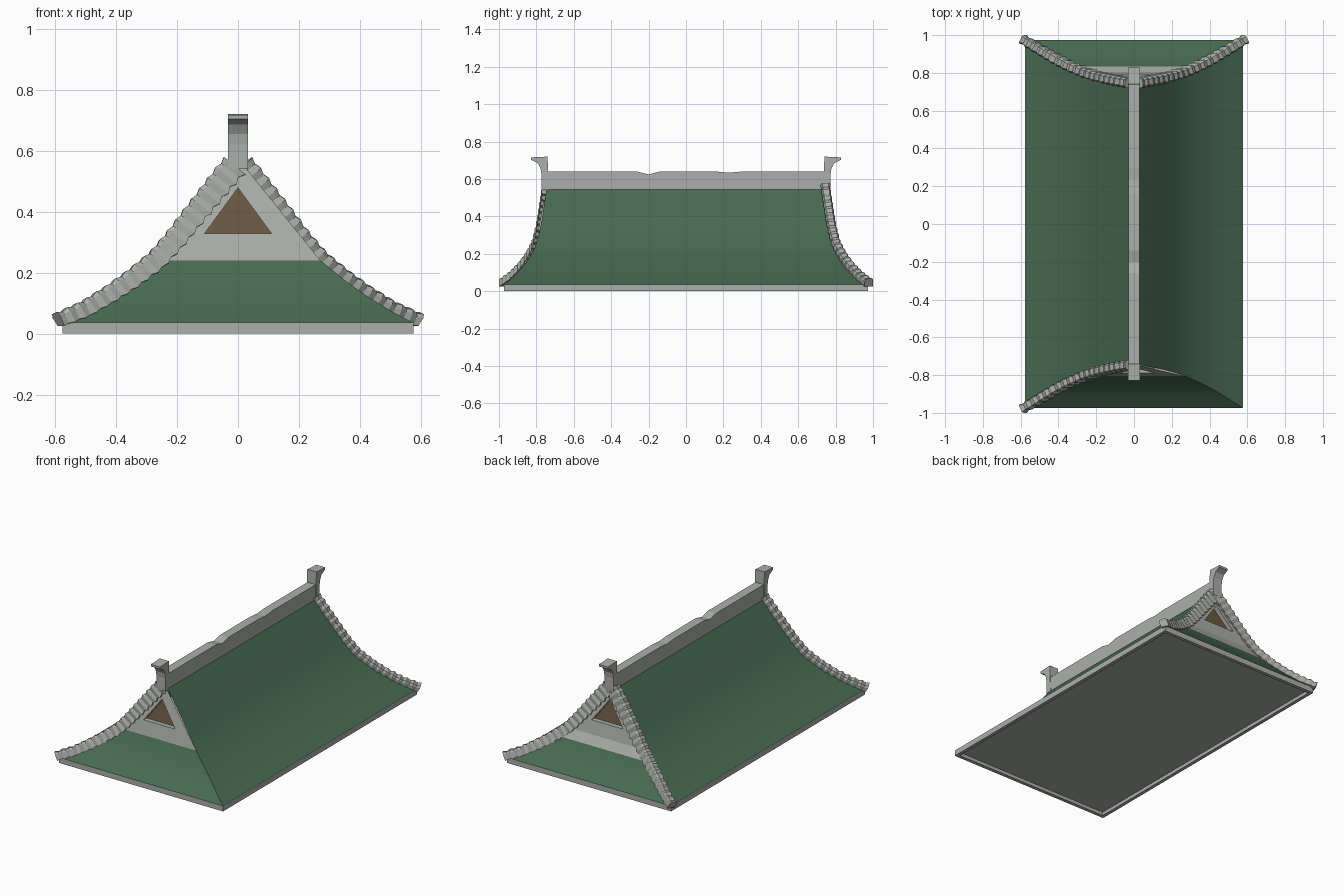
import bpy, bmesh, math
from mathutils import Vector

if "Cube" in bpy.data.objects:
    bpy.data.objects.remove(bpy.data.objects["Cube"])


def mat(name, c):
    m = bpy.data.materials.new(name)
    m.diffuse_color = (*c, 1)
    m.use_nodes = True
    m.node_tree.nodes["Principled BSDF"].inputs["Base Color"].default_value = m.diffuse_color
    return m


GREEN = mat("roof green", (0.063, 0.143, 0.082))
STONE = mat("stone grey", (0.41, 0.43, 0.40))
BROWN = mat("wood brown", (0.145, 0.100, 0.055))


def make(name, verts, faces, mats, idx=None, fix=True, smooth=False):
    me = bpy.data.meshes.new(name)
    me.from_pydata([tuple(v) for v in verts], [], faces)
    for m in mats:
        me.materials.append(m)
    if idx:
        for p, i in zip(me.polygons, idx):
            p.material_index = i
    if fix:
        bm = bmesh.new()
        bm.from_mesh(me)
        bmesh.ops.recalc_face_normals(bm, faces=bm.faces)
        bm.to_mesh(me)
        bm.free()
    for p in me.polygons:
        p.use_smooth = smooth
    ob = bpy.data.objects.new(name, me)
    bpy.context.collection.objects.link(ob)
    return ob


def box(name, lo, hi, m):
    v = [(x, y, z) for x in (lo[0], hi[0]) for y in (lo[1], hi[1]) for z in (lo[2], hi[2])]
    f = [(0, 1, 3, 2), (4, 6, 7, 5), (0, 4, 5, 1), (2, 3, 7, 6), (0, 2, 6, 4), (1, 5, 7, 3)]
    return make(name, v, f, [m])


def prism(name, prof, x0, x1, m):
    """Extrude a (y, z) outline along x."""
    n = len(prof)
    v = [(x, y, z) for x in (x0, x1) for y, z in prof]
    f = [tuple(range(n)), tuple(range(n, 2 * n))]
    f += [(i, (i + 1) % n, n + (i + 1) % n, n + i) for i in range(n)]
    return make(name, v, f, [m])


# Hip curve in one quadrant, from ridge to eave corner (x, y, z)
HIP = [Vector(p) for p in [(0.02, 0.746, 0.556), (0.05, 0.75, 0.52), (0.15, 0.77, 0.39), (0.21, 0.785, 0.31),
                           (0.27, 0.805, 0.24), (0.35, 0.84, 0.175), (0.42, 0.877, 0.125),
                           (0.50, 0.925, 0.075), (0.575, 0.973, 0.035)]]
N = len(HIP)

# Main green slopes
for s, nm in ((1, "right"), (-1, "left")):
    v = [(s * p.x, e * p.y, p.z) for p in HIP for e in (-1, 1)]
    f = [(2 * i, 2 * i + 1, 2 * i + 3, 2 * i + 2)[::-s] for i in range(N - 1)]
    make("main_slope_" + nm, v, f, [GREEN], fix=False, smooth=True)

# End skirts below the gables, and the gables with a recessed wooden panel
for e, nm in ((-1, "front"), (1, "back")):
    low = HIP[4:]
    v = [(s * p.x, e * p.y, p.z) for p in low for s in (-1, 1)]
    f = [(2 * i, 2 * i + 1, 2 * i + 3, 2 * i + 2)[::-e] for i in range(len(low) - 1)]
    make("end_skirt_" + nm, v, f, [GREEN], fix=False, smooth=True)

    def gy(z, d=0):
        return e * (0.805 - 0.055 * (z - 0.24) / 0.3 - d)
    outer = [(-0.27, 0.24), (0.27, 0.24), (0, 0.575)]
    inner = [(-0.11, 0.328), (0.11, 0.328), (0, 0.478)]
    v = [(x, gy(z), z) for x, z in outer] + [(x, gy(z), z) for x, z in inner]
    v += [(x, gy(z, 0.03), z) for x, z in inner]
    f, idx = [], []
    for i in range(3):
        j = (i + 1) % 3
        f += [(i, j, 3 + j, 3 + i), (3 + i, 3 + j, 6 + j, 6 + i)]
        idx += [0, 0]
    f.append((6, 7, 8))
    idx.append(1)
    if e > 0:
        f = [q[::-1] for q in f]
    make("gable_" + nm, v, f, [STONE, BROWN], idx, fix=False)

# Thin stone strip under the back gable, its underside turned outward
make("back_gable_strip", [(-0.25, 0.80, 0.252), (0.25, 0.80, 0.252), (0.3, 0.835, 0.19), (-0.3, 0.835, 0.19)],
     [(0, 1, 2, 3)], [STONE], fix=False)

# Ridge beam with small worn notches along its top
top = [(-0.75, 0.64), (-0.26, 0.64), (-0.2, 0.625), (-0.14, 0.64), (0.16, 0.64), (0.23, 0.634), (0.3, 0.64), (0.75, 0.64)]
prism("ridge_beam", [(-0.75, 0.54)] + top + [(0.75, 0.54)], -0.029, 0.029, STONE)

# Curled ridge ends
horn = [(0.735, 0.54), (0.772, 0.54), (0.772, 0.62), (0.777, 0.655), (0.793, 0.685), (0.828, 0.703),
        (0.828, 0.716), (0.79, 0.717), (0.74, 0.72)]
for e, nm in ((-1, "front"), (1, "back")):
    prism("ridge_end_" + nm, [(e * y, z) for y, z in horn], -0.032, 0.032, STONE)

# Eave frame and recessed soffit
X, Y, T, H = 0.576, 0.972, 0.022, 0.036
box("soffit", (-X + 0.005, -Y + 0.005, 0.022), (X - 0.005, Y - 0.005, 0.034), STONE)
for s, a, b in ((-1, "left", "front"), (1, "right", "back")):
    x = sorted((s * X, s * (X - T)))
    y = sorted((s * Y, s * (Y - T)))
    box("eave_" + a, (x[0], -Y, 0), (x[1], Y, H), STONE)
    box("eave_" + b, (-X + T, y[0], 0), (X - T, y[1], H), STONE)


def hip_at(t):
    """Point and direction at fraction t of the hip length."""
    pts = HIP[:-1] + [Vector((0.587, 0.978, 0.036))]
    lens = [(b - a).length for a, b in zip(pts, pts[1:])]
    d = t * sum(lens)
    for a, b, l in zip(pts, pts[1:], lens):
        if d <= l + 1e-6:
            return a.lerp(b, d / l), (b - a) / l
        d -= l


# Ribbed hip ridges; the front right one is missing
TILES = 19
SEC = [(-1, -1), (-1, 0.6), (-0.7, 0.95), (0.7, 0.95), (1, 0.6), (1, -1)]
for sx, sy, nm in ((-1, -1, "front_left"), (-1, 1, "back_left"), (1, 1, "back_right")):
    v, f = [], []
    rings = TILES * 2 + 1
    K = len(SEC)
    for r in range(rings):
        t = r / (rings - 1)
        p, d = hip_at(t)
        up = Vector((-d.z, 0, d.x)).normalized()
        side = d.cross(up).normalized()
        k = 1.08 if r % 2 == 0 else 0.86
        for a, b in SEC:
            h = 0.034 * k * b if b > 0 else (0.052 - 0.036 * t) * k * b
            q = p + side * (a * 0.024 * k) + up * h
            v.append((sx * q.x, sy * q.y, max(q.z, 0.026)))
    for r in range(rings - 1):
        for i in range(K):
            j = (i + 1) % K
            f.append((r * K + i, r * K + j, r * K + K + j, r * K + K + i))
    f += [tuple(range(K)), tuple(range((rings - 1) * K, rings * K))]
    make("hip_ridge_" + nm, v, f, [STONE])
